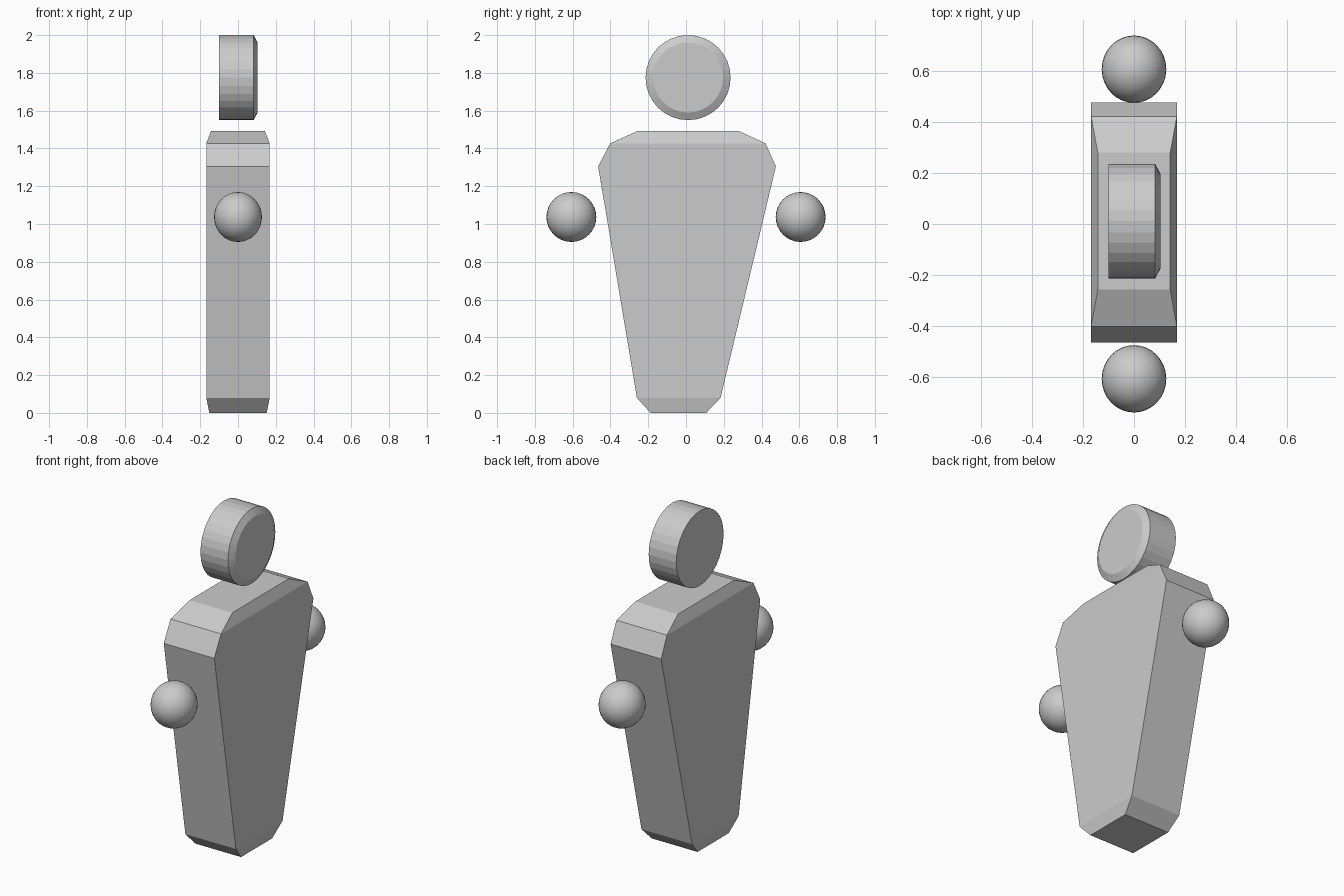
import bpy, bmesh, math
from mathutils import Matrix

if "Cube" in bpy.data.objects:
    bpy.data.objects.remove(bpy.data.objects["Cube"])

grey = bpy.data.materials.new("plain grey")
grey.diffuse_color = (0.6, 0.6, 0.6, 1)
grey.use_nodes = True
grey.node_tree.nodes["Principled BSDF"].inputs["Base Color"].default_value = grey.diffuse_color


def finish(name, bm, smooth=False):
    bmesh.ops.recalc_face_normals(bm, faces=bm.faces)
    for f in bm.faces:
        f.smooth = smooth
    mesh = bpy.data.meshes.new(name)
    bm.to_mesh(mesh)
    bm.free()
    mesh.materials.append(grey)
    obj = bpy.data.objects.new(name, mesh)
    bpy.context.collection.objects.link(obj)
    return obj


def loft(name, rings):
    """Skin a list of closed point rings and cap both ends."""
    bm = bmesh.new()
    loops = [[bm.verts.new(p) for p in ring] for ring in rings]
    n = len(loops[0])
    for a, b in zip(loops, loops[1:]):
        for i in range(n):
            j = (i + 1) % n
            bm.faces.new((a[i], a[j], b[j], b[i]))
    bm.faces.new(loops[0])
    bm.faces.new(loops[-1])
    return finish(name, bm)


# Body: rectangular sections (z, half width in x, y min, y max)
sections = [
    (0.00, 0.152, -0.188, 0.107),
    (0.08, 0.168, -0.260, 0.183),
    (1.305, 0.168, -0.465, 0.476),
    (1.427, 0.168, -0.401, 0.421),
    (1.492, 0.142, -0.257, 0.280),
]
loft("body", [[(-w, y0, z), (w, y0, z), (w, y1, z), (-w, y1, z)]
              for z, w, y0, y1 in sections])

# Head: disc along x with one chamfered rim (x, radius)
SIDES = 32
loft("head", [[(x, 0.011 + r * math.cos(2 * math.pi * i / SIDES),
                1.775 + r * math.sin(2 * math.pi * i / SIDES))
               for i in range(SIDES)]
              for x, r in ((-0.10, 0.225), (0.083, 0.225), (0.104, 0.185))])

# Hands: slightly flattened floating balls
for name, side in (("front_hand", -1), ("back_hand", 1)):
    bm = bmesh.new()
    bmesh.ops.create_uvsphere(
        bm, u_segments=32, v_segments=16, radius=0.132,
        matrix=Matrix.Translation((0, side * 0.607, 1.037))
        @ Matrix.Diagonal((0.96, 1, 1, 1)))
    finish(name, bm, smooth=True)
